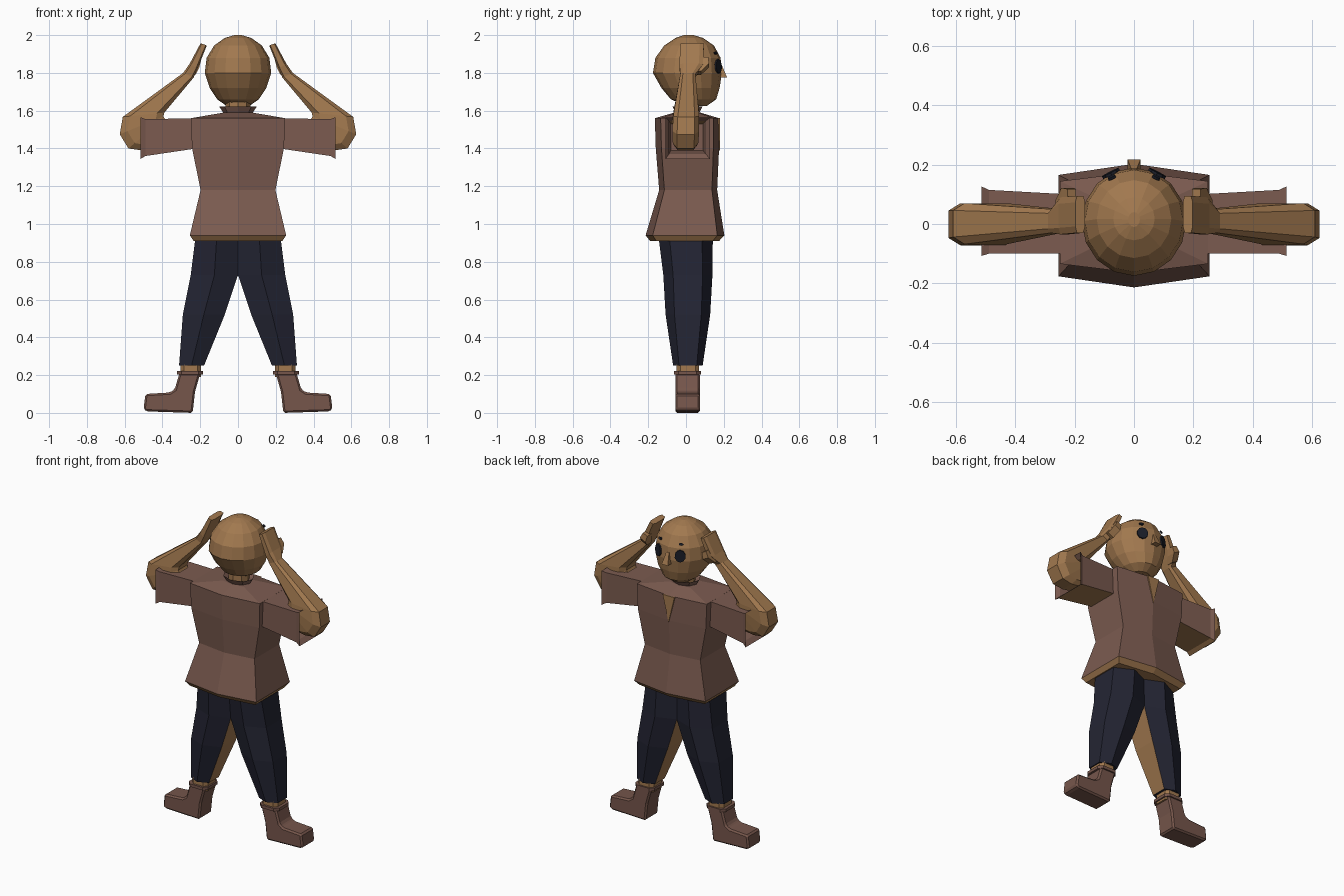
import bpy, bmesh, math
from mathutils import Vector, Matrix

if "Cube" in bpy.data.objects:
    bpy.data.objects.remove(bpy.data.objects["Cube"])


def material(name, rgb):
    m = bpy.data.materials.new(name)
    m.use_nodes = True
    m.diffuse_color = (*rgb, 1)
    m.node_tree.nodes["Principled BSDF"].inputs["Base Color"].default_value = (*rgb, 1)
    return m


SKIN = material("tan skin", (0.36, 0.19, 0.078))
CLOTH = material("brown cloth", (0.20, 0.105, 0.08))
LEATHER = material("brown leather", (0.18, 0.092, 0.07))
NAVY = material("dark navy", (0.017, 0.018, 0.033))
EYE = material("eye black", (0.010, 0.012, 0.02))

# Unit cross-sections: u runs from the inner to the outer point, v runs along y
OCT = [(-1, -.65), (-.65, -1), (.65, -1), (1, -.65), (1, .65), (.65, 1), (-.65, 1), (-1, .65)]
BOX = [(-1, -1), (1, -1), (1, 1), (-1, 1)]
CHEST = [(-1, -.82), (0, -1), (1, -.82), (1, .82), (0, 1), (-1, .82)]
LEG = [(-1, -.65), (0, -1), (1, -.6), (1, .6), (0, 1), (-1, .65)]


def circle(n):
    return [(math.cos(2 * math.pi * i / n), math.sin(2 * math.pi * i / n)) for i in range(n)]


def ring(p, q, y0, y1, shape):
    """Place a unit section between points p and q of the xz plane."""
    (px, pz), (qx, qz) = p, q
    return [Vector((px + (qx - px) * (u + 1) / 2,
                    y0 + (y1 - y0) * (v + 1) / 2,
                    pz + (qz - pz) * (u + 1) / 2)) for u, v in shape]


def level(z, x0, x1, y0, y1, shape):
    return ring((x0, z), (x1, z), y0, y1, shape)


def finish(name, bm, mats, rule=None, bevel=0):
    bmesh.ops.recalc_face_normals(bm, faces=bm.faces)
    bm.normal_update()
    if rule:
        for f in bm.faces:
            f.material_index = int(rule(f.calc_center_median(), f.normal))
    me = bpy.data.meshes.new(name)
    bm.to_mesh(me)
    bm.free()
    ob = bpy.data.objects.new(name, me)
    bpy.context.collection.objects.link(ob)
    for m in mats:
        me.materials.append(m)
    if bevel:
        mod = ob.modifiers.new("bevel", "BEVEL")
        mod.width, mod.segments = bevel, 1
    return ob


def loft(name, rings, *mats, s=1, rule=None, bevel=0):
    """Skin a list of rings and close both ends; s = -1 mirrors in x."""
    bm = bmesh.new()
    rows = [[bm.verts.new((v.x * s, v.y, v.z)) for v in r] for r in rings]
    for a, b in zip(rows, rows[1:]):
        for i in range(len(a)):
            j = (i + 1) % len(a)
            bm.faces.new((a[i], a[j], b[j], b[i]))
    bm.faces.new(rows[0])
    bm.faces.new(rows[-1])
    return finish(name, bm, mats, rule, bevel)


def spot(name, pos, normal, width, height, mat):
    """Thin oval plate facing along the normal."""
    bm = bmesh.new()
    bmesh.ops.create_cone(bm, cap_ends=True, segments=10, radius1=1, radius2=1, depth=.009)
    turn = Vector(normal).to_track_quat('Z', 'Y').to_matrix().to_4x4()
    bm.transform(Matrix.Translation(pos) @ turn @ Matrix.Diagonal((width, height, 1, 1)))
    return finish(name, bm, [mat])


# Head, nose and neck
HEAD = [(1.625, .06, 0, .11), (1.66, .11, -.08, .16), (1.72, .15, -.13, .178),
        (1.80, .176, -.175, .19), (1.88, .166, -.162, .183), (1.945, .126, -.115, .148),
        (1.985, .07, -.055, .09), (2.0, .02, -.01, .04)]
loft("head", [level(z, -w, w, a, b, circle(16)) for z, w, a, b in HEAD], SKIN)
loft("nose", [level(1.775, -.022, .022, .165, .218, BOX),
              level(1.845, -.01, .01, .165, .188, BOX)], SKIN)
loft("neck", [level(z, -.065, .065, -.05, .07, circle(8)) for z in (1.54, 1.68)], SKIN)

# Shirt body with turned-in hem
BODY = [(.91, .235, -.19, .175), (.94, .255, -.214, .203), (1.18, .198, -.142, .165),
        (1.40, .243, -.16, .175), (1.56, .25, -.165, .175), (1.59, .075, -.06, .075)]
loft("shirt", [level(z, -w, w, a, b, CHEST) for z, w, a, b in BODY], CLOTH, SKIN,
     rule=lambda c, n: c.z < .935)

# Flared collar, folded back into its own throat
loft("collar", [level(z, -w, w, .008 - w * .8, .008 + w * .8, circle(8))
                for z, w in ((1.57, .065), (1.622, .10), (1.60, .066))], CLOTH)

# Open neckline on the chest
bm = bmesh.new()
for y in (.170, .179):
    bm.faces.new([bm.verts.new((x, y, z)) for x, z in ((-.042, 1.56), (.042, 1.56), (0, 1.39))])
bmesh.ops.bridge_loops(bm, edges=bm.edges[:])
finish("neckline", bm, [SKIN])

for side, s in (("left", 1), ("right", -1)):
    # Sleeve: flared tube with a recessed opening
    loft(side + "_sleeve",
         [ring((.22, 1.40), (.22, 1.56), -.10, .10, BOX),
          ring((.49, 1.36), (.49, 1.555), -.10, .115, BOX),
          ring((.515, 1.345), (.515, 1.565), -.108, .127, BOX),
          ring((.49, 1.37), (.49, 1.545), -.09, .105, BOX),
          ring((.40, 1.39), (.40, 1.53), -.08, .09, BOX)],
         CLOTH, SKIN, s=s, rule=lambda c, n: n.z < -.8)

    # Bent arm ending in a flat hand
    ARM = [((.30, 1.53), (.30, 1.42), -.05, .05), ((.38, 1.55), (.51, 1.39), -.065, .06),
           ((.39, 1.56), (.58, 1.40), -.07, .065), ((.395, 1.57), (.626, 1.475), -.072, .07),
           ((.39, 1.59), (.61, 1.567), -.068, .07), ((.235, 1.775), (.29, 1.80), -.03, .05),
           ((.215, 1.82), (.255, 1.85), -.035, .09), ((.165, 1.945), (.198, 1.957), -.03, .095)]
    loft(side + "_arm", [ring(*r, OCT) for r in ARM], SKIN, s=s)
    loft(side + "_thumb", [ring((.225, 1.79), (.265, 1.81), .03, .08, BOX),
                           ring((.205, 1.83), (.245, 1.85), .06, .122, BOX),
                           ring((.195, 1.87), (.225, 1.885), .075, .118, BOX)], SKIN, s=s)

    # Trouser leg, bare along the inner seam
    TROUSER = [(.93, 0, .225, -.145, .142), (.73, 0, .25, -.12, .14),
               (.52, .07, .292, -.108, .128), (.25, .18, .312, -.068, .088)]
    loft(side + "_trouser_leg", [level(*r, LEG) for r in TROUSER], NAVY, SKIN, s=s,
         rule=lambda c, n: c.z < .7 and n.x * s < -.85)

    # Ankle and boot
    loft(side + "_ankle", [level(z, .195, .305, -.05, .07, OCT) for z in (.19, .27)], SKIN, s=s)
    loft(side + "_boot_cuff", [level(z, .186, .324, -.064, .08, OCT) for z in (.203, .222)],
         LEATHER, s=s)
    PROFILE = [(.20, .21), (.31, .21), (.335, .125), (.36, .108), (.49, .10),
               (.50, .02), (.485, .008), (.24, 0), (.228, .11)]
    loft(side + "_boot", [[Vector((x, y, z)) for x, z in PROFILE] for y in (-.056, .074)],
         LEATHER, s=s, bevel=.012)

    # Eye and brow mark
    spot(side + "_eye", (.078 * s, .171, 1.835), (.46 * s, .89, .06), .033, .038, EYE)
    spot(side + "_brow", (.075 * s, .157, 1.905), (.38 * s, .8, .4), .014, .008, EYE)
